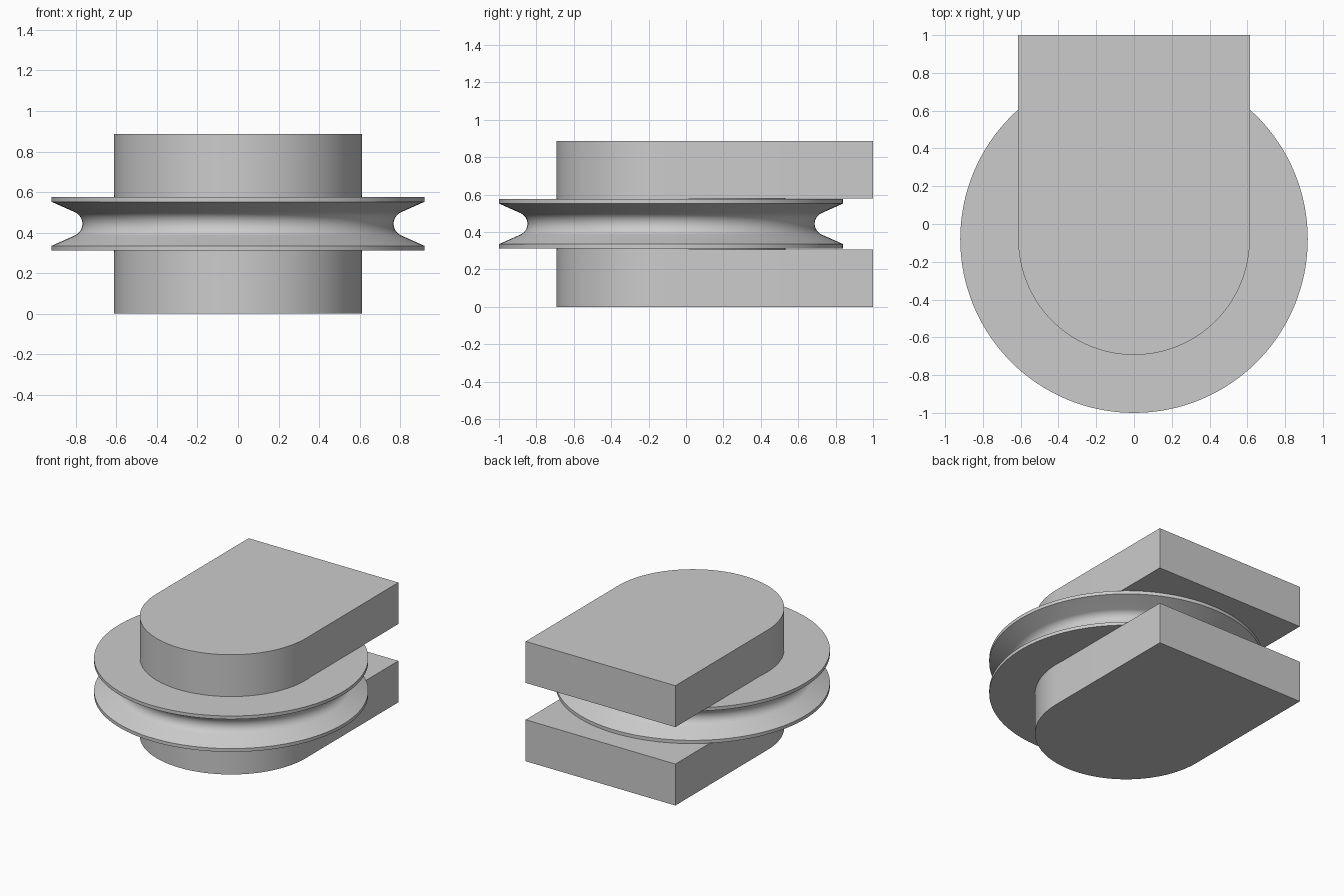
import bpy
import bmesh
import math
from mathutils import Matrix, Vector

cube = bpy.data.objects.get("Cube")
if cube:
    bpy.data.objects.remove(cube, do_unlink=True)

AXLE_Y = -0.08     # wheel axis
MID_Z = 0.4435     # mirror plane between the cheeks
ARM_R = 0.613
SEGMENTS = 128

grey = bpy.data.materials.new("light grey")
grey.use_nodes = True
colour = (0.6, 0.6, 0.6, 1)
grey.diffuse_color = colour
grey.node_tree.nodes["Principled BSDF"].inputs["Base Color"].default_value = colour


def finish(name, bm):
    bmesh.ops.recalc_face_normals(bm, faces=bm.faces)
    mesh = bpy.data.meshes.new(name)
    bm.to_mesh(mesh)
    bm.free()
    mesh.materials.append(grey)
    obj = bpy.data.objects.new(name, mesh)
    bpy.context.collection.objects.link(obj)
    bpy.ops.object.select_all(action="DESELECT")
    obj.select_set(True)
    bpy.context.view_layer.objects.active = obj
    bpy.ops.object.shade_smooth_by_angle(angle=math.radians(20))
    return obj


# Grooved wheel: lathe a rim lip, sloped flank and round throat
half = [(0, 0.133), (0.92, 0.133), (0.92, 0.1085)]
throat_r, slope, steps = 0.063, math.radians(24), 12
throat = []
for i in range(2 * steps + 1):
    a = (math.pi / 2 - slope) * (1 - i / steps)
    throat.append((0.831 - throat_r * math.cos(a), throat_r * math.sin(a)))
profile = half + throat + [(r, -z) for r, z in reversed(half)]
bm = bmesh.new()
verts = [bm.verts.new((r, AXLE_Y, MID_Z + z)) for r, z in profile]
edges = [bm.edges.new(pair) for pair in zip(verts, verts[1:])]
bmesh.ops.spin(bm, geom=verts + edges, cent=(0, AXLE_Y, 0), axis=(0, 0, 1),
               angle=2 * math.pi, steps=SEGMENTS, use_merge=True)
bmesh.ops.remove_doubles(bm, verts=bm.verts, dist=1e-5)
finish("grooved_wheel", bm)


# Cheek plates: round front, square back, one above and one below
def cheek(name, z0, z1):
    bm = bmesh.new()
    outline = [(ARM_R, 1), (-ARM_R, 1)]
    for i in range(SEGMENTS // 2 + 1):
        a = math.pi + math.pi * i / (SEGMENTS // 2)
        outline.append((ARM_R * math.cos(a), AXLE_Y + ARM_R * math.sin(a)))
    face = bm.faces.new([bm.verts.new((x, y, z0)) for x, y in outline])
    new = bmesh.ops.extrude_face_region(bm, geom=[face])["geom"]
    bmesh.ops.translate(bm, vec=Vector((0, 0, z1 - z0)),
                        verts=[v for v in new if isinstance(v, bmesh.types.BMVert)])
    finish(name, bm)


cheek("lower_cheek", 0, 0.307)
cheek("upper_cheek", 0.58, 0.887)

# Thin hub joining the wheel to both cheeks
bm = bmesh.new()
bmesh.ops.create_cone(bm, cap_ends=True, segments=SEGMENTS, radius1=ARM_R - 0.001,
                      radius2=ARM_R - 0.001, depth=0.275,
                      matrix=Matrix.Translation((0, AXLE_Y, MID_Z)))
finish("hub", bm)
